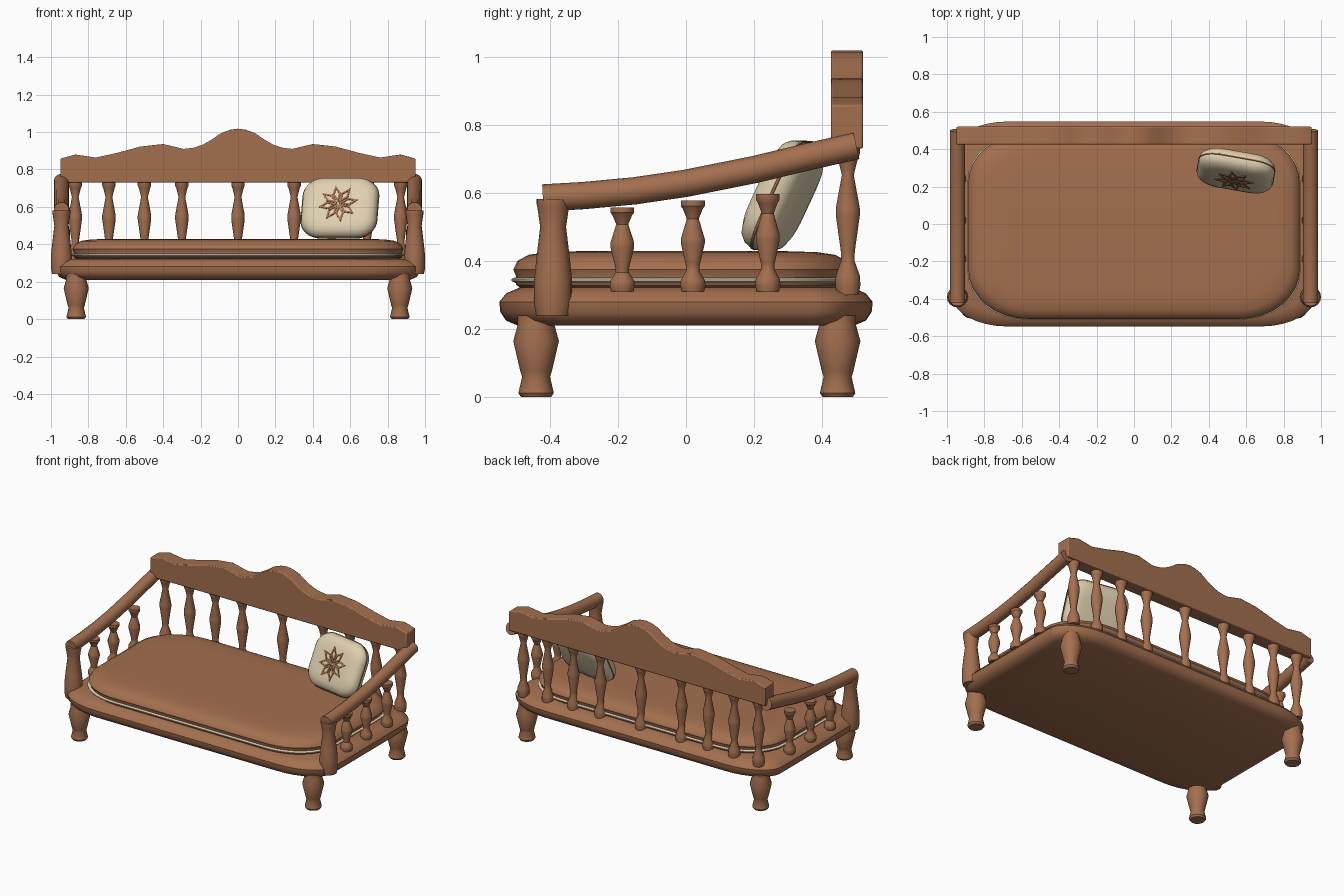
import bpy, bmesh, math
from mathutils import Vector

cube = bpy.data.objects.get("Cube")
if cube:
    bpy.data.objects.remove(cube, do_unlink=True)


def material(name, rgb):
    m = bpy.data.materials.new(name)
    m.use_nodes = True
    m.diffuse_color = (*rgb, 1)
    m.node_tree.nodes["Principled BSDF"].inputs["Base Color"].default_value = (*rgb, 1)
    return m


WOOD = material("warm brown wood", (0.37, 0.16, 0.078))
CREAM = material("cream fabric", (0.74, 0.63, 0.43))


def finish(name, bm, mat, angle=35):
    bmesh.ops.recalc_face_normals(bm, faces=bm.faces)
    mesh = bpy.data.meshes.new(name)
    bm.to_mesh(mesh)
    bm.free()
    mesh.materials.append(mat)
    ob = bpy.data.objects.new(name, mesh)
    bpy.context.collection.objects.link(ob)
    bpy.ops.object.select_all(action="DESELECT")
    ob.select_set(True)
    bpy.context.view_layer.objects.active = ob
    bpy.ops.object.shade_smooth_by_angle(angle=math.radians(angle))
    return ob


def loft(name, rings, mat, angle=35):
    """Skin a stack of point rings and cap both ends."""
    bm = bmesh.new()
    loops = [[bm.verts.new(p) for p in ring] for ring in rings]
    n = len(loops[0])
    for a, b in zip(loops, loops[1:]):
        for i in range(n):
            j = (i + 1) % n
            bm.faces.new((a[i], a[j], b[j], b[i]))
    bm.faces.new(loops[0])
    bm.faces.new(loops[-1])
    return finish(name, bm, mat, angle)


def turned(name, profile, x, y, mat=WOOD, sides=14):
    """Lathe-turned part from (radius, height) pairs."""
    turns = [2 * math.pi * i / sides for i in range(sides)]
    return loft(name, [[(x + r * math.cos(t), y + r * math.sin(t), z) for t in turns]
                       for r, z in profile], mat)


def slab(name, half, corner, profile, mat, centre_y=0.0, steps=8):
    """Rounded rectangle lofted through (inset, height) pairs."""
    rings = []
    for inset, z in profile:
        hx, hy = half[0] - inset, half[1] - inset
        rx, ry = corner[0] - inset * 0.5, corner[1] - inset * 0.5
        ring = []
        for q, (sx, sy) in enumerate(((1, 1), (-1, 1), (-1, -1), (1, -1))):
            for k in range(steps + 1):
                t = (q + k / steps) * math.pi / 2
                ring.append((sx * (hx - rx) + rx * math.cos(t),
                             centre_y + sy * (hy - ry) + ry * math.sin(t), z))
        rings.append(ring)
    return loft(name, rings, mat, 40)


# Seat base, cushion and piping
slab("seat_base", (0.975, 0.548), (0.3, 0.17),
     [(0.055, 0.21), (0.02, 0.225), (0.003, 0.25), (0, 0.28), (0.02, 0.305), (0.06, 0.322)], WOOD)
slab("seat_cushion", (0.885, 0.495), (0.32, 0.26),
     [(0.03, 0.315), (0.008, 0.33), (0.008, 0.355), (0, 0.375), (0.012, 0.4),
      (0.045, 0.418), (0.1, 0.426), (0.2, 0.429)], WOOD, -0.012)
slab("cushion_piping", (0.89, 0.5), (0.32, 0.26),
     [(0.01, 0.336), (0, 0.341), (0, 0.347), (0.01, 0.352)], CREAM, -0.012)

# Legs
LEG = [(0.044, 0), (0.052, 0.012), (0.041, 0.06), (0.046, 0.075),
       (0.067, 0.165), (0.054, 0.212), (0.054, 0.24)]
for side, sx in (("left", 1), ("right", -1)):
    for end, y in (("front", -0.44), ("back", 0.445)):
        turned(f"{end}_{side}_leg", LEG, sx * 0.865, y, sides=16)

# Turned spindle, as (radius, fraction of height)
SPINDLE = [(0.033, 0), (0.038, 0.07), (0.036, 0.13), (0.02, 0.23), (0.021, 0.29),
           (0.036, 0.53), (0.036, 0.58), (0.018, 0.8), (0.03, 0.91), (0.036, 0.94), (0.036, 1)]


def spindle(name, x, y, bottom, top):
    turned(name, [(r, bottom + f * (top - bottom)) for r, f in SPINDLE], x, y)


for i, x in enumerate((-0.87, -0.69, -0.5, -0.3, 0, 0.3, 0.5, 0.69, 0.87)):
    spindle(f"back_spindle_{i + 1}", x, 0.475, 0.3, 0.74)

# Arms: front post, short spindles and sloping round rail
POST = [(0.05, 0.24), (0.056, 0.27), (0.056, 0.34), (0.05, 0.4), (0.038, 0.5),
        (0.046, 0.555), (0.049, 0.57), (0.049, 0.582)]
RAIL = [(-0.42, 0.585), (-0.3, 0.592), (-0.15, 0.606), (0, 0.628),
        (0.2, 0.668), (0.35, 0.704), (0.5, 0.738)]
for side, sx in (("left", 1), ("right", -1)):
    x = sx * 0.944
    turned(f"{side}_arm_post", POST, x, -0.39, sides=16)
    for i, (y, top) in enumerate(((-0.187, 0.557), (0.02, 0.577), (0.24, 0.597))):
        spindle(f"{side}_arm_spindle_{i + 1}", sx * 0.935, y, 0.31, top)
    rings = []
    for i, (y, z) in enumerate(RAIL):
        a, b = RAIL[max(i - 1, 0)], RAIL[min(i + 1, len(RAIL) - 1)]
        normal = Vector((0, a[1] - b[1], b[0] - a[0])).normalized()
        turns = [2 * math.pi * k / 16 for k in range(16)]
        rings.append([Vector((x, y, z)) + 0.04 * (Vector((math.cos(t), 0, 0)) + normal * math.sin(t))
                      for t in turns])
    loft(f"{side}_arm_rail", rings, WOOD)

# Scalloped back rail, mirrored about the middle
CREST = [(0, 1.018), (0.04, 1.013), (0.09, 0.995), (0.14, 0.96), (0.19, 0.932), (0.235, 0.917),
         (0.29, 0.91), (0.34, 0.922), (0.4, 0.936), (0.52, 0.923), (0.65, 0.888),
         (0.76, 0.864), (0.87, 0.88), (0.95, 0.858)]
outline = [(-x, z) for x, z in reversed(CREST[1:])] + CREST + [(0.95, 0.73), (-0.95, 0.73)]
back_rail = loft("back_rail", [[(x, y, z) for x, z in outline] for y in (0.425, 0.52)], WOOD, 30)
bevel = back_rail.modifiers.new("soft_edges", "BEVEL")
bevel.width = 0.006
bevel.segments = 2
bevel.limit_method = "ANGLE"
bevel.angle_limit = math.radians(50)

# Throw pillow with seam and petal motif, built flat and then leaned back
half_profile = [(0, 0.008), (0.006, 0.028), (0.022, 0.046), (0.05, 0.057), (0.085, 0.061)]
pillow = slab("pillow", (0.205, 0.172), (0.11, 0.1),
              [(i, -z) for i, z in reversed(half_profile)] + half_profile, CREAM)
seam = slab("pillow_seam", (0.208, 0.175), (0.113, 0.103),
            [(0.006, -0.006), (0, -0.003), (0, 0.003), (0.006, 0.006)], WOOD)

bm = bmesh.new()
for k in range(8):
    turn = 2 * math.pi * (k + 0.25) / 8

    def diamond(r0, r1, w, z):
        points = ((r0, 0), (0.058, w), (r1, 0), (0.058, -w))
        return [bm.verts.new((u * math.cos(turn) - v * math.sin(turn),
                              u * math.sin(turn) + v * math.cos(turn), z)) for u, v in points]

    loops = [diamond(0.006, 0.108, 0.023, 0.059), diamond(0.006, 0.108, 0.023, 0.065),
             diamond(0.03, 0.086, 0.012, 0.065), diamond(0.03, 0.086, 0.012, 0.059)]
    for a, b in zip(loops, loops[1:] + loops[:1]):
        for i in range(4):
            j = (i + 1) % 4
            bm.faces.new((a[i], a[j], b[j], b[i]))
motif = finish("pillow_petals", bm, WOOD)

for part in (pillow, seam, motif):
    part.location = (0.545, 0.285, 0.592)
    part.rotation_euler = (math.radians(65), 0, math.radians(-10))
